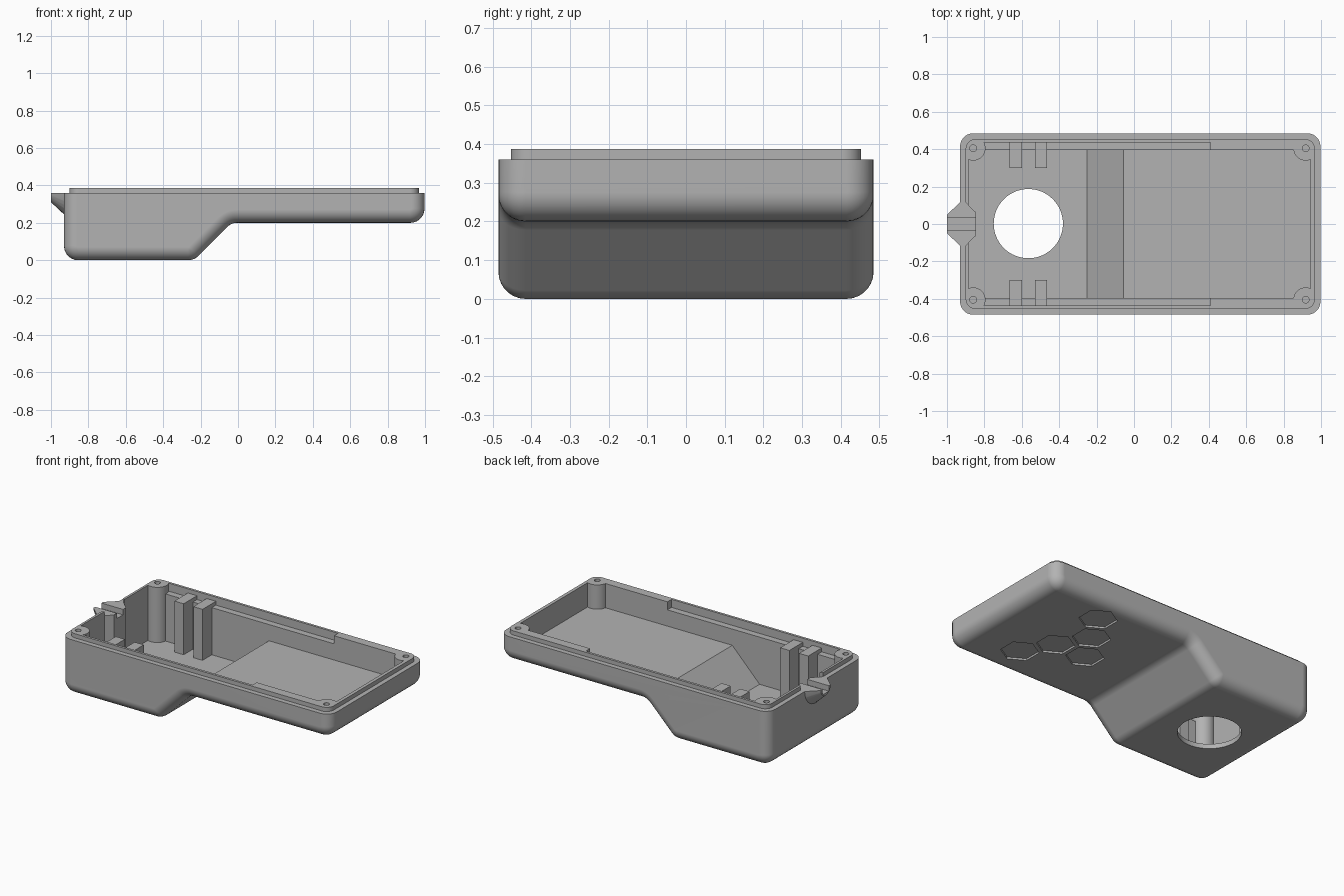
import bpy, bmesh
from math import sin, cos, pi, radians
from mathutils import Vector

cube = bpy.data.objects.get("Cube")
if cube:
    bpy.data.objects.remove(cube, do_unlink=True)

grey = bpy.data.materials.new("mid_grey_plastic")
grey.use_nodes = True
COLOUR = (0.45, 0.45, 0.45, 1)
grey.diffuse_color = COLOUR
grey.node_tree.nodes["Principled BSDF"].inputs["Base Color"].default_value = COLOUR

RIM, LIP, FLOOR = 0.36, 0.387, 0.03


def finish(name, bm):
    bmesh.ops.recalc_face_normals(bm, faces=bm.faces)
    mesh = bpy.data.meshes.new(name)
    bm.to_mesh(mesh)
    bm.free()
    mesh.materials.append(grey)
    obj = bpy.data.objects.new(name, mesh)
    bpy.context.collection.objects.link(obj)
    return obj


def prism_bm(points, lo, hi, axis="Z"):
    """Extrude a 2D outline along Z (outline in xy) or Y (outline in xz)."""
    bm = bmesh.new()
    place = (lambda p: (p[0], p[1], lo)) if axis == "Z" else (lambda p: (p[0], lo, p[1]))
    face = bm.faces.new([bm.verts.new(place(p)) for p in points])
    out = bmesh.ops.extrude_face_region(bm, geom=[face])
    step = Vector((0, 0, hi - lo)) if axis == "Z" else Vector((0, hi - lo, 0))
    bmesh.ops.translate(bm, vec=step, verts=[g for g in out["geom"] if isinstance(g, bmesh.types.BMVert)])
    return bm


def prism(name, points, lo, hi, axis="Z"):
    return finish(name, prism_bm(points, lo, hi, axis))


def rect(x0, x1, y0, y1):
    return [(x0, y0), (x1, y0), (x1, y1), (x0, y1)]


def ring(x, y, r, n):
    return [(x + r * sin(2 * pi * i / n), y + r * cos(2 * pi * i / n)) for i in range(n)]


def fillet(points, radius, rounded, n=7):
    """Replace the listed corners of an outline by arcs."""
    result = []
    for i, p in enumerate(points):
        if i not in rounded:
            result.append(p)
            continue
        p = Vector(p)
        a = (Vector(points[i - 1]) - p).normalized()
        b = (Vector(points[(i + 1) % len(points)]) - p).normalized()
        half = a.angle(b) / 2
        centre = p + (a + b).normalized() * radius / sin(half)
        start = p + a * radius * cos(half) / sin(half) - centre
        end = p + b * radius * cos(half) / sin(half) - centre
        total = start.angle(end)
        for k in range(n + 1):
            t = k / n
            v = (start * sin((1 - t) * total) + end * sin(t * total)) / sin(total)
            result.append(tuple(centre + v))
    return result


def combine(target, tool, operation):
    mod = target.modifiers.new("combine", "BOOLEAN")
    mod.operation, mod.object, mod.solver = operation, tool, "EXACT"
    bpy.context.view_layer.objects.active = target
    bpy.ops.object.modifier_apply(modifier=mod.name)
    bpy.data.objects.remove(tool, do_unlink=True)


# Outer body: stepped side profile, then rounded along both side outlines
profile = [(-0.93, RIM), (-0.93, 0), (-0.235, 0), (-0.035, 0.2), (0.997, 0.2), (0.997, RIM)]
bm = prism_bm(fillet(profile, 0.075, (1, 2, 3, 4)), -0.485, 0.485, "Y")
side_edges = [e for e in bm.edges
              if abs(e.verts[0].co.y - e.verts[1].co.y) < 0.001
              and min(v.co.z for v in e.verts) < RIM - 0.001]
bmesh.ops.bevel(bm, geom=side_edges, offset=0.07, offset_type="OFFSET", segments=7,
                profile=0.5, affect="EDGES", clamp_overlap=False)
body = finish("case_body", bm)

# Raised lip inside the rim
lip_outline = fillet(rect(-0.90, 0.967, -0.453, 0.453), 0.05, (0, 1, 2, 3))
combine(body, prism("lip", lip_outline, 0.30, LIP), "UNION")

# Cavity, widened by a shallow ledge along each long wall
inside = [(-0.885, 0.5), (-0.885, FLOOR), (-0.25, FLOOR), (-0.055, 0.23), (0.945, 0.23), (0.945, 0.5)]
cavity = prism("cavity", inside, -0.395, 0.395, "Y")
combine(cavity, prism("ledges", rect(-0.82, 0.41, -0.437, 0.437), 0.335, 0.49), "UNION")

# Screw posts and upright ribs are left standing in the cavity
posts = [(x, y) for x in (-0.86, 0.918) for y in (-0.405, 0.405)]
for x, y in posts:
    combine(cavity, prism("post", ring(x, y, 0.066, 40), -0.1, 0.6), "DIFFERENCE")
for x in (-0.632, -0.497):
    for side in (-1, 1):
        y0, y1 = sorted((side * 0.30, side * 0.47))
        combine(cavity, prism("rib", rect(x - 0.033, x + 0.033, y0, y1), -0.1, RIM), "DIFFERENCE")

# Column behind the cable clip
column = [(-0.95, -0.12), (-0.905, -0.12), (-0.845, -0.062),
          (-0.845, 0.062), (-0.905, 0.12), (-0.95, 0.12)]
combine(cavity, prism("clip_column", column, -0.1, RIM), "DIFFERENCE")
combine(body, cavity, "DIFFERENCE")

# Cable clip: half cone on the end wall, with the lip cleared above it
bm = bmesh.new()
for x, r in ((-1.0, 0.05), (-0.925, 0.12), (-0.90, 0.12)):
    for i in range(17):
        a = pi * i / 16
        bm.verts.new((x, r * cos(a), RIM - r * sin(a)))
bmesh.ops.convex_hull(bm, input=bm.verts)
combine(body, finish("cable_clip", bm), "UNION")
clearance = [(-1.02, -0.03), (-0.925, -0.12)] + column[1:5] + [(-0.925, 0.12), (-1.02, 0.03)]
combine(body, prism("lip_gap", clearance, RIM, 0.5), "DIFFERENCE")
combine(body, prism("cable_groove", rect(-1.1, -0.8, -0.032, 0.032), 0.325, 0.5), "DIFFERENCE")

# Round opening in the deep floor
combine(body, prism("round_opening", ring(-0.565, 0.002, 0.185, 64), -0.1, 0.15), "DIFFERENCE")

# Screw holes
for x, y in posts:
    combine(body, prism("screw_hole", ring(x, y, 0.018, 20), 0.26, 0.5), "DIFFERENCE")

# Hexagonal recesses under the shallow end
for column_x, row in ((0.54, 2), (0.43, 1), (0.54, 0), (0.32, 0), (0.65, -1)):
    hexagon = ring(column_x, -0.058 + row * 0.19, 0.113, 6)
    combine(body, prism("hexagon_recess", hexagon, 0.1, 0.212), "DIFFERENCE")

# Smooth fillets, crisp edges
bpy.ops.object.select_all(action="DESELECT")
body.select_set(True)
bpy.context.view_layer.objects.active = body
bpy.ops.object.shade_smooth_by_angle(angle=radians(30))
weighted = body.modifiers.new("weighted_normals", "WEIGHTED_NORMAL")
weighted.keep_sharp = True
